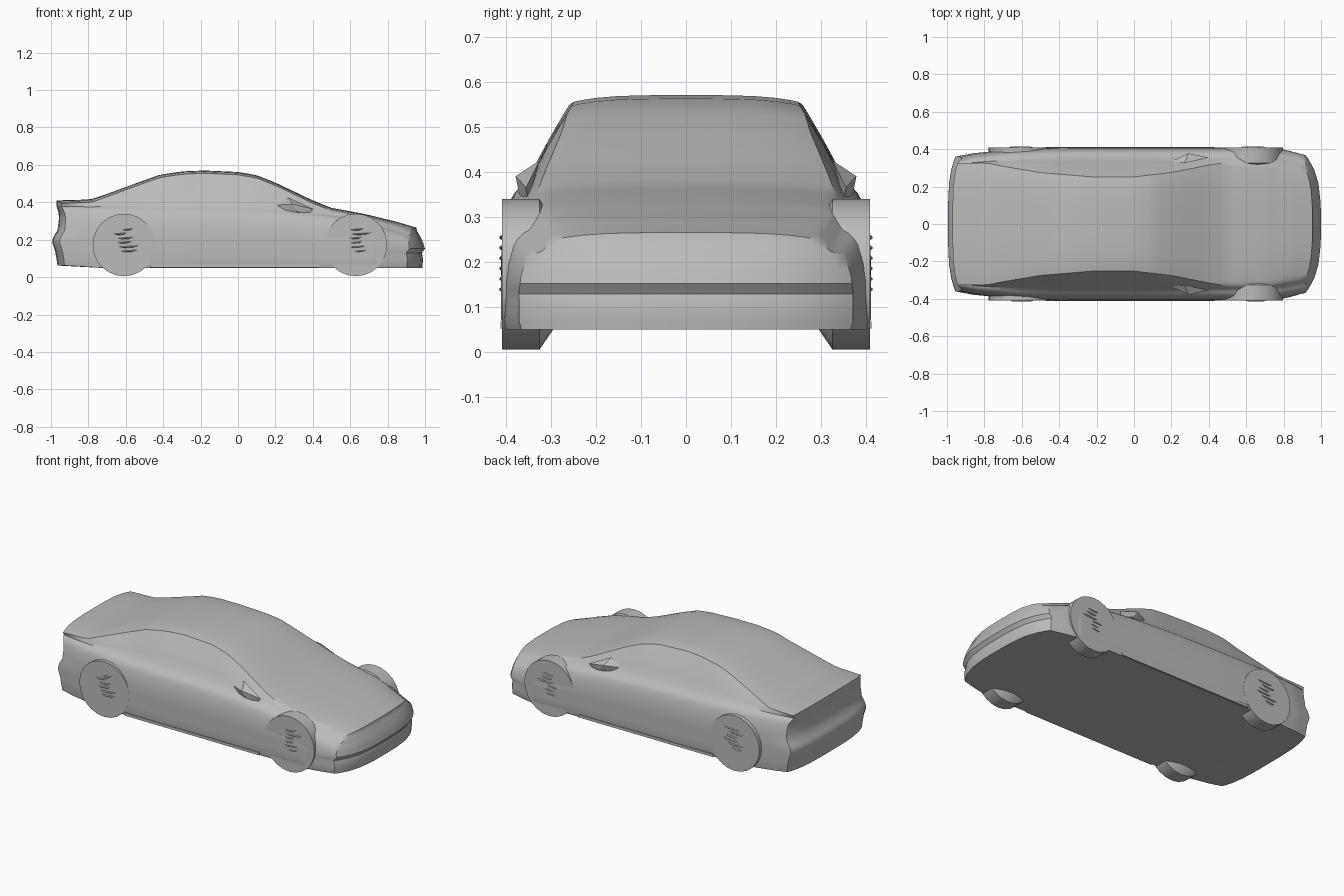
import bpy, bmesh, math, random
from mathutils import Matrix, Vector

if "Cube" in bpy.data.objects:
    bpy.data.objects.remove(bpy.data.objects["Cube"])
random.seed(4)

paint = bpy.data.materials.new("plain grey")
paint.use_nodes = True
GREY = (0.5, 0.5, 0.5, 1)
paint.diffuse_color = GREY
paint.node_tree.nodes["Principled BSDF"].inputs["Base Color"].default_value = GREY


def interp(keys, v):
    """Piecewise linear curve through (position, value) keys."""
    if v <= keys[0][0]:
        return keys[0][1]
    for (a, p), (b, q) in zip(keys, keys[1:]):
        if v <= b:
            return p + (q - p) * (v - a) / (b - a)
    return keys[-1][1]


def finish(name, bm, angle=35):
    bmesh.ops.remove_doubles(bm, verts=bm.verts, dist=1e-5)
    bmesh.ops.recalc_face_normals(bm, faces=bm.faces)
    mesh = bpy.data.meshes.new(name)
    bm.to_mesh(mesh)
    bm.free()
    mesh.materials.append(paint)
    obj = bpy.data.objects.new(name, mesh)
    bpy.context.collection.objects.link(obj)
    bpy.ops.object.select_all(action="DESELECT")
    bpy.context.view_layer.objects.active = obj
    obj.select_set(True)
    bpy.ops.object.shade_smooth_by_angle(angle=math.radians(angle))
    return obj


# Curves along the length of the car
ROOF = [(-1, .41), (-.8, .415), (-.7, .445), (-.55, .5), (-.42, .547), (-.3, .565),
        (-.18, .57), (0, .562), (.1, .545), (.2, .505), (.3, .458), (.4, .41),
        (.5, .37), (.6, .352), (.8, .313), (.9, .295), (1, .265)]
SHOULDER = [(-1, .375), (-.6, .37), (0, .36), (.3, .345), (.5, .325), (.8, .27), (1, .22)]
WIDTH = [(-1, .36), (-.9, .378), (-.75, .39), (-.6, .405), (-.3, .41),
         (.75, .41), (.88, .395), (1, .37)]
ROOF_WIDTH = [(-1, .325), (-.8, .325), (-.5, .275), (-.2, .25), (0, .252),
              (.2, .275), (.4, .315), (.5, .33), (.8, .32), (1, .29)]
# Bumper profiles by height
NOSE = [(.05, .985), (.1, .99), (.13, .982), (.15, 1), (.19, .988), (.24, .962), (.28, .93)]
TAIL = [(.06, -.965), (.13, -.975), (.19, -.995), (.22, -.985), (.25, -.965),
        (.33, -.955), (.38, -.97)]
# Lower side section: height share, width share
SIDE = [(0, .985), (.1, 1), (.25, 1), (.4, 1), (.46, 1), (.52, 1), (.6, .995), (.7, .99),
        (.8, .975), (.9, .955), (.96, .93), (1, .895)]
GLASS = [.12, .35, .6, .85, 1]
COLUMNS = [-1, -.93, -.8, -.6, -.3, 0, .3, .6, .8, .93, 1]
ROWS = len(SIDE) + len(GLASS)


def body_point(u, row, t):
    top, sh, w = interp(ROOF, u), interp(SHOULDER, u), interp(WIDTH, u)
    crown = .015
    if row < len(SIDE):
        f, k = SIDE[row]
        floor = .05 + .012 * max(0, -u - .75) / .25
        y, z = w * k, floor + (sh - floor) * f
    else:
        g = GLASS[row - len(SIDE)]
        y = w * .87 + (interp(ROOF_WIDTH, u) - w * .87) * g ** 1.15
        z = sh + (top - crown - sh) * g
    y *= t
    if u > 0:
        end = interp(NOSE, z) - .11 * abs(y / .4) ** 3.5 - 1
    else:
        end = interp(TAIL, z) + .06 * abs(y / .4) ** 4 + 1
    x = u + max(0, (abs(u) - .7) / .3) * end
    if row == ROWS - 1:
        z += crown * (1 - t ** 4)
    return Vector((x, y, z))


# Car body: the rim of a section grid lofted lengthwise, full grids at both ends
bm = bmesh.new()
rim = [(0, t) for t in COLUMNS] + [(r, 1) for r in range(1, ROWS)]
rim += [(ROWS - 1, t) for t in COLUMNS[-2::-1]] + [(r, -1) for r in range(ROWS - 2, 0, -1)]
STEPS = 56
rings = []
for i in range(STEPS + 1):
    u = -1 + 2 * i / STEPS
    rings.append([bm.verts.new(body_point(u, r, t)) for r, t in rim])
for a, b in zip(rings, rings[1:]):
    for j in range(len(rim)):
        k = (j + 1) % len(rim)
        bm.faces.new((a[j], a[k], b[k], b[j]))
for u in (-1, 1):
    grid = [[bm.verts.new(body_point(u, r, t)) for t in COLUMNS] for r in range(ROWS)]
    for lo, hi in zip(grid, grid[1:]):
        for c in range(len(COLUMNS) - 1):
            bm.faces.new((lo[c], lo[c + 1], hi[c + 1], hi[c]))
finish("body", bm)


# Wheels: mostly hidden, with a sloping inner edge
def wheel(name, x, side):
    bm = bmesh.new()
    turn = Matrix.Rotation(-side * math.pi / 2, 4, "X")
    place = Matrix.Translation((x, side * .35, .172))
    bmesh.ops.create_cone(bm, cap_ends=True, segments=24, radius1=.115, radius2=.167,
                          depth=.11, matrix=place @ turn)
    for v in bm.verts:
        if abs(v.co.y) < .32:
            v.co.y = side * .29
    outer = [f for f in bm.faces if abs(f.calc_center_median().y) > .4]
    moved = bmesh.ops.extrude_face_region(bm, geom=outer)["geom"]
    for v in [g for g in moved if isinstance(g, bmesh.types.BMVert)]:
        v.co.y = side * .408
    # widen the tread inward so the tyre meets the ground on a flat band
    for v in bm.verts:
        if abs(abs(v.co.y) - .405) < .001:
            v.co.y = side * .325
    bmesh.ops.delete(bm, geom=[f for f in bm.faces if len(f.verts) > 4
                               and abs(abs(f.calc_center_median().y) - .325) < .001],
                     context="FACES_ONLY")
    finish(name, bm)


# Ragged creases on the flank above each wheel
def creases(name, x, side):
    bm = bmesh.new()
    for i in range(6):
        z = .145 + i * .023
        cx = x + random.uniform(-.03, .03)
        half = random.uniform(.05, .1)
        pts = [(cx - half, .395, z), (cx + half, .395, z + .01),
               (cx + half * .4, .414, z - .004), (cx - half * .3, .414, z - .008),
               (cx, .395, z - .02)]
        a, b, c, d, e = [bm.verts.new((px, side * py, pz)) for px, py, pz in pts]
        for face in ((a, b, c, d), (a, d, e), (d, c, e), (c, b, e), (a, e, b)):
            bm.faces.new(face)
    finish(name, bm, 20)


# Door mirrors: small pointed wedges
def mirror(name, side):
    bm = bmesh.new()
    pts = [(.2, .335, .385), (.24, .345, .345), (.38, .35, .335), (.27, .325, .425),
           (.29, .378, .39), (.32, .37, .35), (.4, .355, .365)]
    verts = [bm.verts.new((x, side * y, z)) for x, y, z in pts]
    bmesh.ops.convex_hull(bm, input=verts)
    finish(name, bm, 20)


for side, label in ((1, "left"), (-1, "right")):
    for x, end in ((.63, "front"), (-.61, "rear")):
        wheel(f"{end}_{label}_wheel", x, side)
        creases(f"{end}_{label}_flank_creases", x, side)
    mirror(f"{label}_door_mirror", side)

# Narrow sill strips along both flanks
for side, label in ((1, "left"), (-1, "right")):
    bm = bmesh.new()
    bmesh.ops.create_cube(bm, size=1, matrix=Matrix.Translation((-.02, side * .403, .06))
                          @ Matrix.Diagonal((.9, .018, .016, 1)))
    finish(f"{label}_sill", bm)
